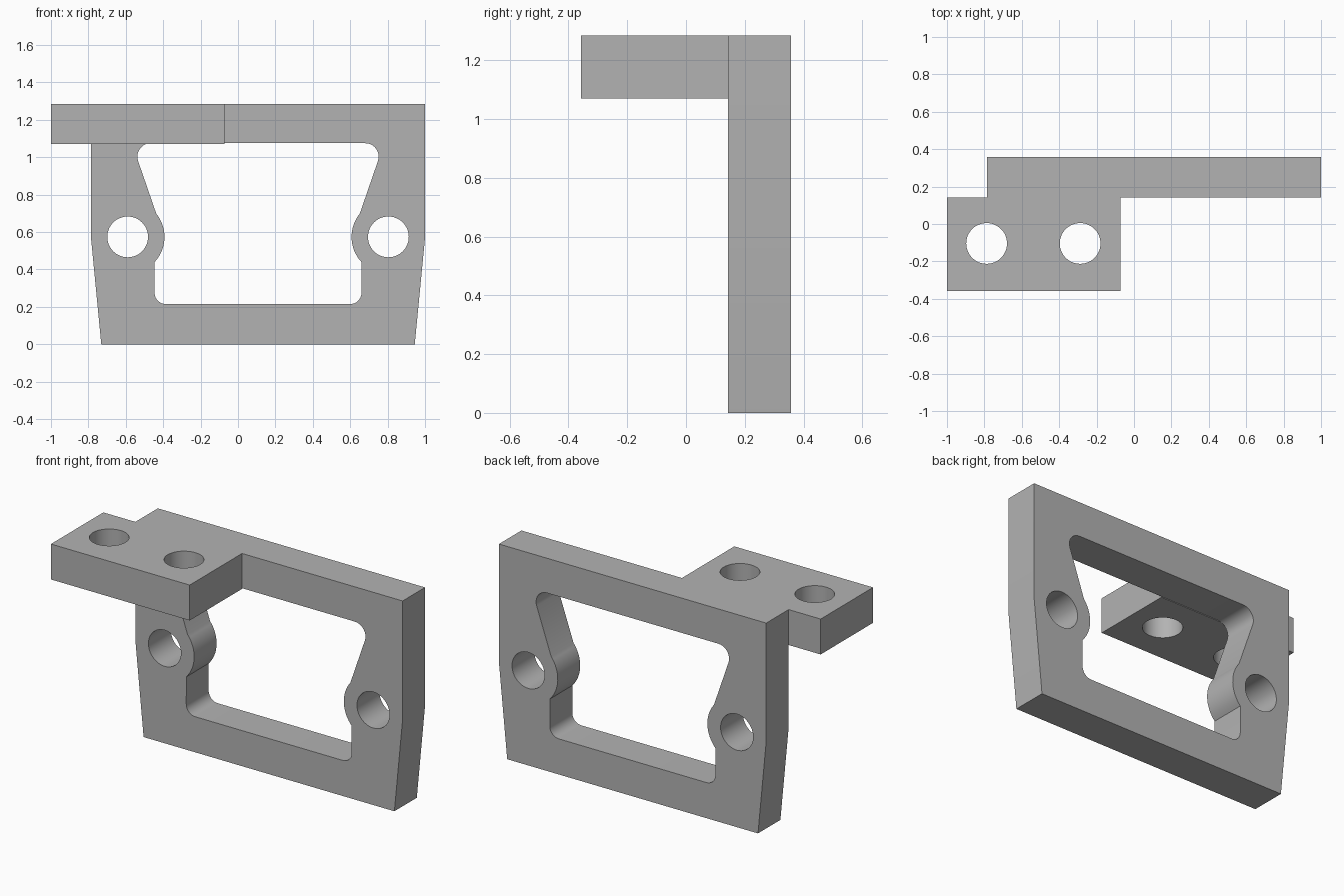
import bpy, bmesh
from math import radians, cos, sin, pi

cube = bpy.data.objects.get("Cube")
if cube:
    bpy.data.objects.remove(cube)

grey = bpy.data.materials.new("plain grey")
grey.use_nodes = True
COLOUR = (0.45, 0.45, 0.45, 1)
grey.diffuse_color = COLOUR
grey.node_tree.nodes["Principled BSDF"].inputs["Base Color"].default_value = COLOUR

THICK = 0.214
TOP = 1.285
MID = 0.107          # centre line of the frame
BOSS_X, BOSS_Z = 0.697, 0.574


def arc(x, y, r, start, end, steps=10):
    angles = [radians(start + (end - start) * i / steps) for i in range(steps + 1)]
    return [(x + r * cos(a), y + r * sin(a)) for a in angles]


def circle(x, y, r):
    return arc(x, y, r, 0, 360, 48)[:-1]


def mirrored(half):
    """Close a right-hand half outline about the frame's centre line."""
    return [(MID + x, z) for x, z in half] + [(MID - x, z) for x, z in reversed(half)]


def slab(name, loops):
    """Extrude an outline with holes into a clean solid."""
    curve = bpy.data.curves.new(name, "CURVE")
    curve.dimensions = "2D"
    curve.fill_mode = "BOTH"
    curve.extrude = THICK / 2
    for loop in loops:
        spline = curve.splines.new("POLY")
        spline.points.add(len(loop) - 1)
        for point, (x, y) in zip(spline.points, loop):
            point.co = (x, y, 0, 1)
        spline.use_cyclic_u = True
    source = bpy.data.objects.new(name + " outline", curve)
    bpy.context.collection.objects.link(source)
    graph = bpy.context.evaluated_depsgraph_get()
    mesh = bpy.data.meshes.new_from_object(source.evaluated_get(graph))
    bpy.data.objects.remove(source)
    bm = bmesh.new()
    bm.from_mesh(mesh)
    bmesh.ops.remove_doubles(bm, verts=bm.verts, dist=0.0005)
    bmesh.ops.dissolve_limit(bm, angle_limit=radians(0.5), verts=bm.verts, edges=bm.edges)
    bmesh.ops.recalc_face_normals(bm, faces=bm.faces)
    bm.to_mesh(mesh)
    bm.free()
    mesh.name = name
    mesh.materials.clear()
    mesh.materials.append(grey)
    part = bpy.data.objects.new(name, mesh)
    bpy.context.collection.objects.link(part)
    bpy.context.view_layer.objects.active = part
    part.select_set(True)
    bpy.ops.object.shade_smooth_by_angle(angle=radians(25))
    part.select_set(False)
    return part


# Upright frame: tapered outside, shaped window and two screw holes
outside = mirrored([(0.838, 0), (0.893, 0.57), (0.893, TOP)])
window = mirrored(
    arc(0.493, 0.275, 0.06, -90, 0)                    # lower corner
    + arc(BOSS_X, BOSS_Z, 0.197, 223, 141, 16)         # bulge round the hole
    + arc(0.573, 1.003, 0.072, -20, 90)                # upper corner
)
holes = [circle(MID + side * BOSS_X, BOSS_Z, 0.109) for side in (-1, 1)]
frame = slab("upright_frame", [outside, window] + holes)
frame.rotation_euler.x = pi / 2
frame.location.y = 0.25

# Mounting plate standing out from the top of the frame
plate_outline = [(-1, -0.357), (-0.073, -0.357), (-0.073, 0.143), (-1, 0.143)]
plate_holes = [circle(x, -0.104, 0.109) for x in (-0.788, -0.288)]
plate = slab("mounting_plate", [plate_outline] + plate_holes)
plate.location.z = TOP - THICK / 2
